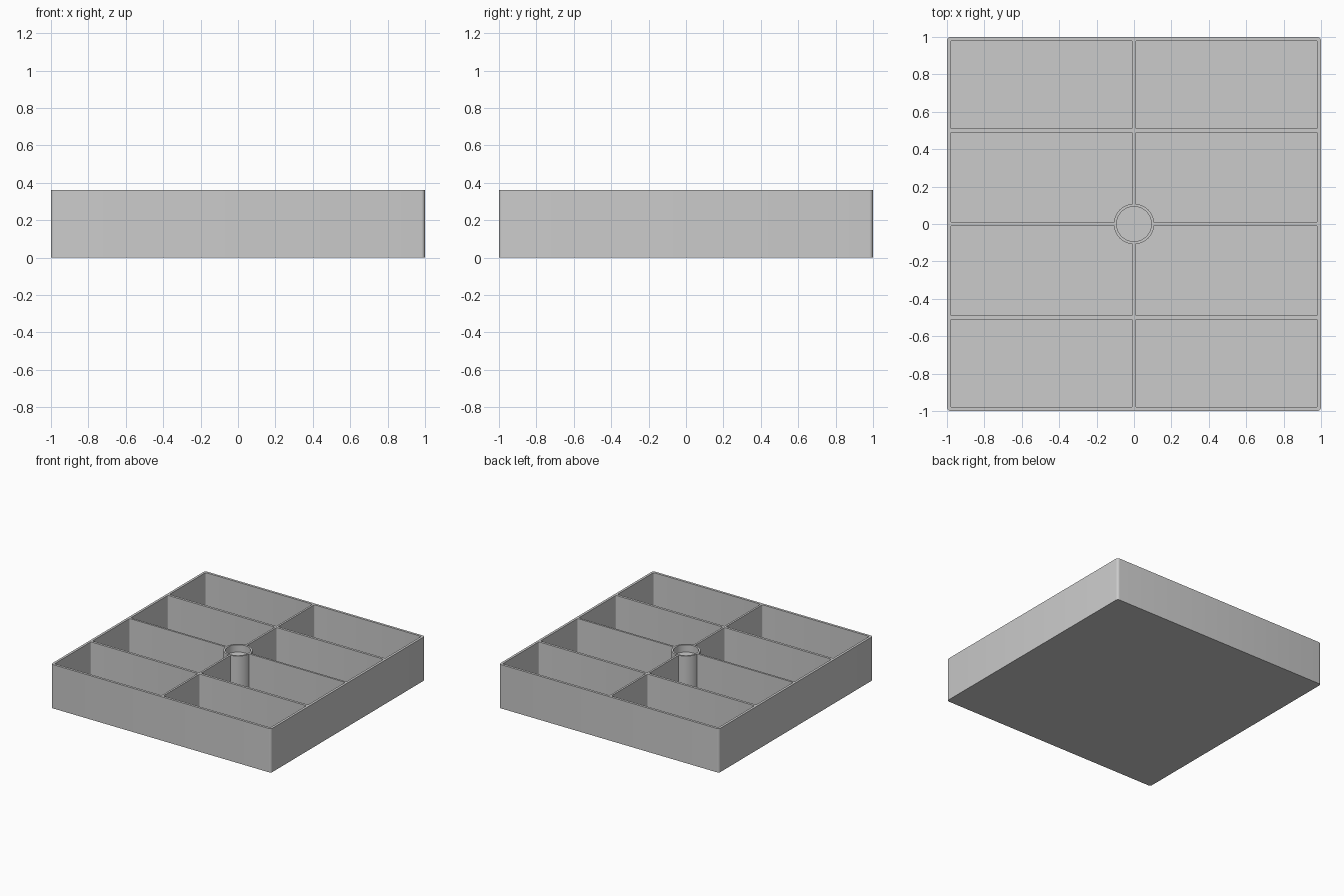
import bpy, bmesh, math

old = bpy.data.objects.get("Cube")
if old:
    bpy.data.objects.remove(old, do_unlink=True)

HEIGHT = 0.36
FLOOR = 0.02
WALL = 0.02
POST_R, RECESS_R, RECESS_Z = 0.108, 0.093, 0.30
SEGMENTS = 48

grey = bpy.data.materials.new("light_grey")
grey.use_nodes = True
colour = (0.6, 0.6, 0.6, 1)
grey.diffuse_color = colour
grey.node_tree.nodes["Principled BSDF"].inputs["Base Color"].default_value = colour


def finish(name, bm):
    bmesh.ops.recalc_face_normals(bm, faces=bm.faces)
    mesh = bpy.data.meshes.new(name)
    bm.to_mesh(mesh)
    bm.free()
    mesh.materials.append(grey)
    obj = bpy.data.objects.new(name, mesh)
    bpy.context.collection.objects.link(obj)
    return obj


def add_block(bm, x0, x1, y0, y1, z0, z1, radius):
    """Box with rounded upright corners."""
    part = bmesh.new()
    bmesh.ops.create_cube(part, size=1)
    for v in part.verts:
        v.co.x = x1 if v.co.x > 0 else x0
        v.co.y = y1 if v.co.y > 0 else y0
        v.co.z = z1 if v.co.z > 0 else z0
    upright = [e for e in part.edges
               if abs(e.verts[0].co.z - e.verts[1].co.z) > 0.01]
    bmesh.ops.bevel(part, geom=upright, offset=radius, segments=5,
                    profile=0.5, affect='EDGES')
    temp = bpy.data.meshes.new("block")
    part.to_mesh(temp)
    part.free()
    bm.from_mesh(temp)
    bpy.data.meshes.remove(temp)


def lathe(name, profile):
    """Spin an (r, z) profile about the z axis."""
    bm = bmesh.new()
    verts = [bm.verts.new((r, 0, z)) for r, z in profile]
    edges = [bm.edges.new(pair) for pair in zip(verts, verts[1:])]
    bmesh.ops.spin(bm, geom=verts + edges, cent=(0, 0, 0), axis=(0, 0, 1),
                   angle=math.tau, steps=SEGMENTS)
    bmesh.ops.remove_doubles(bm, verts=bm.verts, dist=0.0001)
    return finish(name, bm)


def cut(target, cutter):
    cutter.hide_render = True
    mod = target.modifiers.new("cut", 'BOOLEAN')
    mod.operation = 'DIFFERENCE'
    mod.solver = 'EXACT'
    mod.object = cutter
    bpy.context.view_layer.objects.active = target
    bpy.ops.object.modifier_apply(modifier=mod.name)
    bpy.data.objects.remove(cutter, do_unlink=True)


# Tray body
bm = bmesh.new()
add_block(bm, -1, 1, -1, 1, 0, HEIGHT, 0.02)
tray = finish("tray", bm)

# Eight compartments, leaving the rim and dividers standing
inner = 1 - WALL
columns = [(-inner, -0.008), (0.008, inner)]
rows = [(-inner, -0.51), (-0.49, -0.008), (0.008, 0.49), (0.51, inner)]
bm = bmesh.new()
for x0, x1 in columns:
    for y0, y1 in rows:
        add_block(bm, x0, x1, y0, y1, FLOOR, HEIGHT + 0.1, 0.008)
cut(tray, finish("compartment_cutter", bm))

# Clear the dividers where the post stands
cut(tray, lathe("post_cutter", [(0, FLOOR), (POST_R, FLOOR),
                                (POST_R, HEIGHT + 0.1), (0, HEIGHT + 0.1)]))

# Central post with a shallow round recess in its top
post = lathe("central_post", [(0, FLOOR), (POST_R, FLOOR), (POST_R, HEIGHT),
                              (RECESS_R, HEIGHT), (RECESS_R, RECESS_Z),
                              (0, RECESS_Z)])

# Smooth the rounded corners, keep the edges sharp
for obj in (tray, post):
    bpy.ops.object.select_all(action='DESELECT')
    obj.select_set(True)
    bpy.context.view_layer.objects.active = obj
    bpy.ops.object.shade_smooth_by_angle(angle=math.radians(30))
